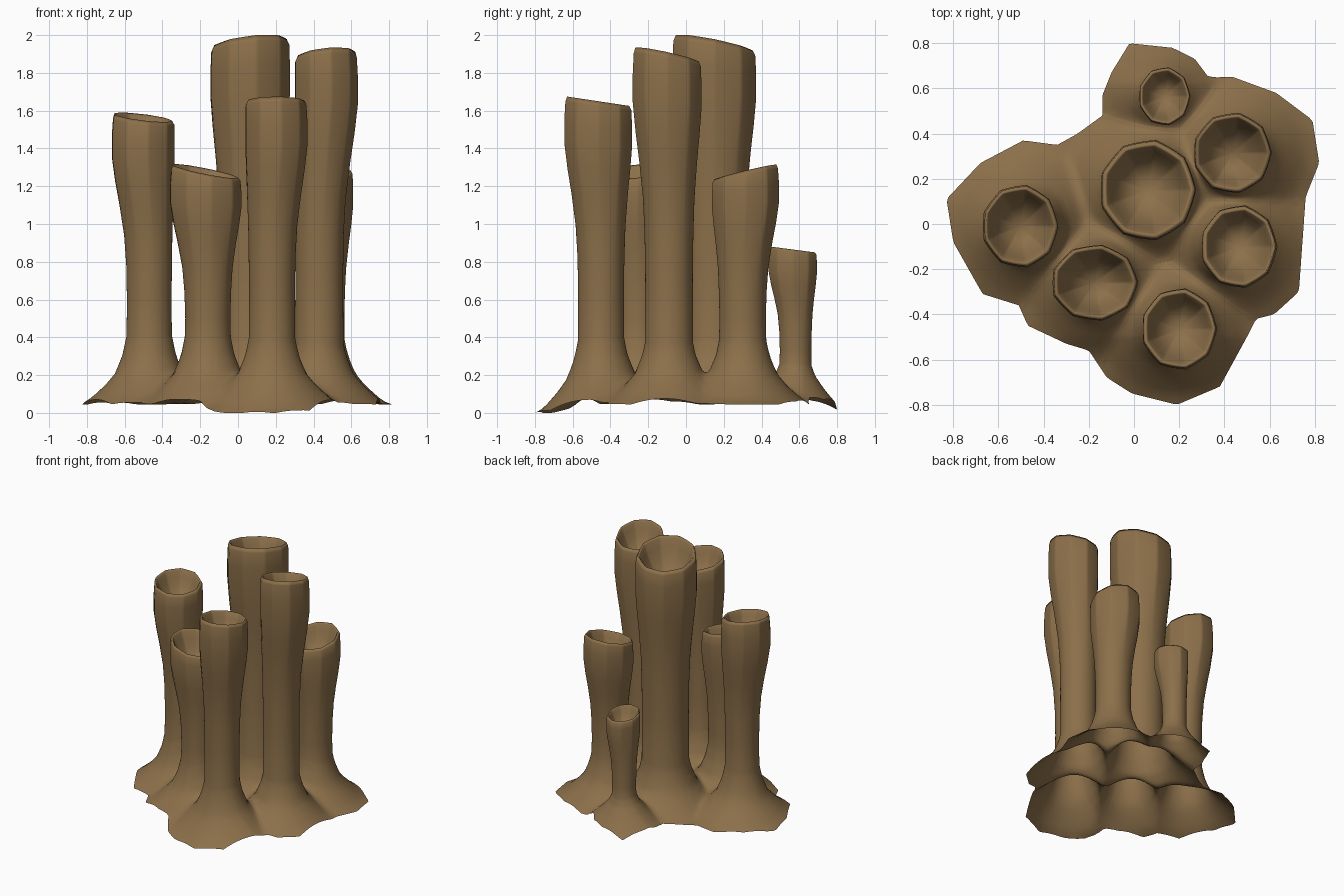
import bpy
from math import sin, cos, pi, tau

if "Cube" in bpy.data.objects:
    bpy.data.objects.remove(bpy.data.objects["Cube"])

SEG, SIDES = 108, 9

# name: base x, y, base radius, flare offset, top x, y, top rx, ry, rim height, rim slope x, y
TUBES = {
    "tube_centre":      (.07, .15, .165, -.04, .06, .15, .215, .225, 1.955, .12, -.20),
    "tube_back_right":  (.44, .30, .125, 0, .435, .315, .175, .180, 1.275, .05, .24),
    "tube_right":       (.43, -.09, .128, 0, .465, -.10, .170, .185, 1.895, .10, -.22),
    "tube_front":       (.18, -.45, .123, 0, .20, -.465, .168, .182, 1.65, 0, -.15),
    "tube_front_left":  (-.16, -.25, .122, 0, -.175, -.26, .193, .170, 1.28, -.20, .10),
    "tube_left":        (-.47, -.01, .120, 0, -.505, -.01, .170, .185, 1.565, -.12, .10),
    "tube_back_small":  (.12, .58, .085, .075, .135, .565, .115, .130, .865, 0, -.13),
}
# outer edge of the spreading foot, counter-clockwise
OUTLINE = [(.82, .27), (.79, .46), (.63, .58), (.44, .65), (.33, .65), (.27, .73), (.17, .78),
           (-.02, .80), (-.1, .67), (-.14, .57), (-.14, .48), (-.25, .40), (-.34, .35), (-.49, .37),
           (-.68, .27), (-.83, .11), (-.8, -.08), (-.67, -.31), (-.51, -.36), (-.47, -.45),
           (-.3, -.53), (-.2, -.56), (-.12, -.68), (-.01, -.75), (.19, -.8), (.38, -.72),
           (.5, -.5), (.54, -.42), (.62, -.4), (.73, -.3), (.75, -.02), (.76, .12)]
# foot height against distance from a tube's axis
FLARE = [(.0, .62), (.11, .46), (.14, .31), (.18, .21), (.23, .15), (.3, .085), (.36, .045), (.5, .03)]
# tube wall: height fraction, blend from base to top size
WALL = [(.38, -.04), (.5, .02), (.6, .16), (.7, .47), (.78, .77), (.86, 1), (.93, 1), (.985, .92)]
# rim and funnel-shaped cup: size, drop below the rim
CUP = [(.92, 0), (.87, .01), (.78, .05), (.64, .1), (.46, .145), (.22, .17), (.01, .175)]

mat = bpy.data.materials.new("sponge_brown")
mat.diffuse_color = (.26, .16, .068, 1)
mat.use_nodes = True
mat.node_tree.nodes["Principled BSDF"].inputs["Base Color"].default_value = mat.diffuse_color


def flare(d):
    for (a, ha), (b, hb) in zip(FLARE, FLARE[1:]):
        if d <= b:
            return ha + (hb - ha) * (d - a) / (b - a)
    return FLARE[-1][1] * max(.3, 1 - (d - .5))


def reach(t, x, y):
    return ((x - t[0]) ** 2 + (y - t[1]) ** 2) ** .5 + t[3]


def foot_z(x, y):
    z = sum(flare(reach(t, x, y)) ** 6 for t in TUBES.values()) ** (1 / 6)
    droop = .055 * min(1, max(0, (-y - .5) / .25)) + .045 * min(1, max(0, (y - .62) / .18))
    return max(0, z - droop)


def inside(x, y):
    hit = False
    for (ax, ay), (bx, by) in zip(OUTLINE, OUTLINE[1:] + OUTLINE[:1]):
        if (ay > y) != (by > y) and x < ax + (y - ay) * (bx - ax) / (by - ay):
            hit = not hit
    return hit


def owned(t, x, y):
    # neighbouring shares overlap slightly so no gaps open
    d = reach(t, x, y) - .02
    return inside(x, y) and all(d <= reach(o, x, y) for o in TUBES.values())


def edge_distance(t, a):
    """How far this tube's share of the foot extends in direction a."""
    d = t[2]
    while d < 1 and owned(t, t[0] + (d + .02) * cos(a), t[1] + (d + .02) * sin(a)):
        d += .02
    lo, hi = d, d + .02
    for _ in range(8):
        m = (lo + hi) / 2
        if owned(t, t[0] + m * cos(a), t[1] + m * sin(a)):
            lo = m
        else:
            hi = m
    return lo


def facet(a):
    """Radius factor that turns a circle into a soft polygon."""
    s = tau / SIDES
    return .3 + .7 * cos(pi / SIDES) / cos(a % s - s / 2)


def build(name, t):
    bx, by, r0, off, tx, ty, rx, ry, h, gx, gy = t
    angles = [tau * i / SEG for i in range(SEG)]
    rings = []
    # spreading foot
    edges = [edge_distance(t, a) for a in angles]
    for k in range(11):
        f = (1 - k / 10) ** 1.4
        ring = []
        for a, e in zip(angles, edges):
            d = r0 + (e - r0) * f
            x, y = bx + d * cos(a), by + d * sin(a)
            ring.append((x, y, foot_z(x, y)))
        rings.append(ring)

    def ring_at(s, size, z, tilt):
        out = []
        b = max(0, s)
        for a in angles:
            k = size * (1 + (facet(a) - 1) * b)
            dx = (r0 + (rx - r0) * s) * k * cos(a)
            dy = (r0 + (ry - r0) * s) * k * sin(a)
            out.append((bx + (tx - bx) * b + dx, by + (ty - by) * b + dy,
                        z + tilt * (gx * dx + gy * dy)))
        rings.append(out)

    # wall, then rim and cup
    for f, s in WALL:
        ring_at(s, 1, max(h * f, .5 if h > 1 else .32), f ** 6)
    for size, drop in CUP:
        ring_at(1, size, h - drop * rx / .17, 1)
    verts = [p for r in rings for p in r]
    faces = []
    for k in range(len(rings) - 1):
        for j in range(SEG):
            n = (j + 1) % SEG
            faces.append((k * SEG + j, k * SEG + n, (k + 1) * SEG + n, (k + 1) * SEG + j))
    faces.append([(len(rings) - 1) * SEG + j for j in range(SEG)])
    me = bpy.data.meshes.new(name)
    me.from_pydata(verts, [], faces)
    me.polygons.foreach_set("use_smooth", [True] * len(me.polygons))
    me.materials.append(mat)
    ob = bpy.data.objects.new(name, me)
    bpy.context.collection.objects.link(ob)


for name, t in TUBES.items():
    build(name, t)
